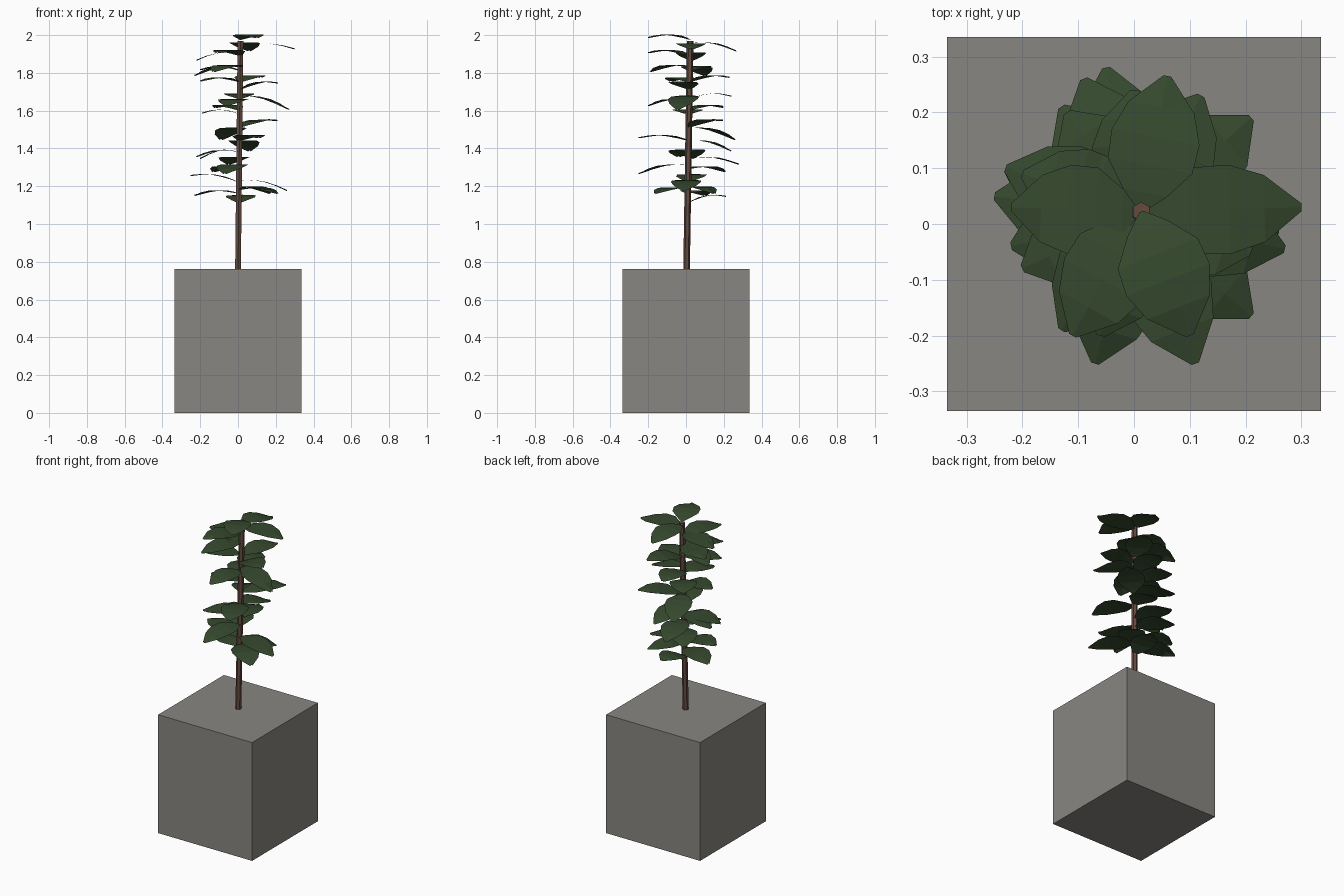
import bpy, bmesh, math
from mathutils import Vector

if "Cube" in bpy.data.objects:
    bpy.data.objects.remove(bpy.data.objects["Cube"])


def material(name, rgb):
    m = bpy.data.materials.new(name)
    m.diffuse_color = (*rgb, 1)
    m.use_nodes = True
    m.node_tree.nodes["Principled BSDF"].inputs["Base Color"].default_value = m.diffuse_color
    return m


stone = material("stone grey", (0.25, 0.24, 0.22))
bark = material("bark brown", (0.13, 0.07, 0.05))
green = material("leaf green", (0.036, 0.066, 0.027))


def make(name, bm, mat):
    me = bpy.data.meshes.new(name)
    bm.to_mesh(me)
    bm.free()
    me.materials.append(mat)
    ob = bpy.data.objects.new(name, me)
    bpy.context.collection.objects.link(ob)
    return ob


# Square planter
bm = bmesh.new()
bmesh.ops.create_cube(bm, size=1)
for v in bm.verts:
    v.co = Vector((v.co.x * 0.67, v.co.y * 0.67, (v.co.z + 0.5) * 0.763))
make("planter", bm, stone)


def stem_at(z):
    t = (z - 0.76) / 1.21
    return Vector((0.013 * t, 0.003 + 0.019 * t, z))


# Six-sided leaning stem
bm = bmesh.new()
rings = []
for z in (0.75, 1.2, 1.6, 1.97):
    c = stem_at(z)
    rings.append([bm.verts.new(c + Vector((math.sin(a), math.cos(a), 0)) * 0.0175)
                  for a in (i * math.pi / 3 for i in range(6))])
for a, b in zip(rings, rings[1:]):
    for i in range(6):
        bm.faces.new((a[i], b[i], b[(i + 1) % 6], a[(i + 1) % 6]))
bm.faces.new(rings[-1])
bm.faces.new(rings[0][::-1])
bmesh.ops.recalc_face_normals(bm, faces=bm.faces[:])
make("stem", bm, bark)

# Leaves: tip x, tip y, height at stem, height at tip
LEAVES = [
    (.10, -.20, 1.975, 1.99), (.30, .03, 1.94, 1.93), (.06, .265, 1.955, 1.92),
    (-.22, .03, 1.90, 1.87), (-.11, -.20, 1.89, 1.91), (-.20, .09, 1.81, 1.82),
    (-.23, .10, 1.83, 1.79), (-.13, -.19, 1.83, 1.81), (.12, .23, 1.75, 1.78),
    (-.20, -.08, 1.75, 1.76), (.21, -.05, 1.71, 1.75), (.27, -.045, 1.68, 1.61),
    (0, .24, 1.66, 1.68), (-.06, -.20, 1.65, 1.63), (-.19, 0, 1.58, 1.59),
    (-.12, .20, 1.60, 1.62), (.21, .19, 1.51, 1.55), (-.09, .26, 1.51, 1.45),
    (.11, -.25, 1.44, 1.46), (.06, .24, 1.44, 1.39), (-.22, -.04, 1.38, 1.36),
    (-.20, .03, 1.39, 1.35), (-.05, .28, 1.345, 1.32), (-.07, -.25, 1.31, 1.27),
    (-.13, .21, 1.29, 1.28), (-.25, .05, 1.22, 1.26), (.26, -.01, 1.23, 1.18),
    (.21, -.165, 1.18, 1.165), (-.23, .10, 1.16, 1.155), (.03, .21, 1.11, 1.15),
    (.17, .15, 1.19, 1.165),
]
# Leaf outline: position along length, half width, edge droop
OUTLINE = [(0, .004, 0), (.14, .04, 0), (.34, .077, 0), (.55, .08, 0),
           (.77, .06, -.003), (1, .007, -.006)]

for n, (x, y, z0, z1) in enumerate(LEAVES, 1):
    bm = bmesh.new()
    base, tip = stem_at(z0), Vector((x, y, z1))
    d = (tip - base)
    side = Vector((-d.y, d.x, 0)).normalized()
    rows = []
    for t, w, droop in OUTLINE:
        p = base + d * t + Vector((0, 0, 0.08 * t * (1 - t)))
        rows.append([bm.verts.new(p + side * w * s + Vector((0, 0, droop * abs(s))))
                     for s in (-1, 0, 1)])
    for a, b in zip(rows, rows[1:]):
        for i in (0, 1):
            bm.faces.new((a[i], b[i], b[i + 1], a[i + 1]))
    bm.normal_update()
    if sum(f.normal.z for f in bm.faces) < 0:
        bmesh.ops.reverse_faces(bm, faces=bm.faces[:])
    make(f"leaf_{n:02d}", bm, green)
